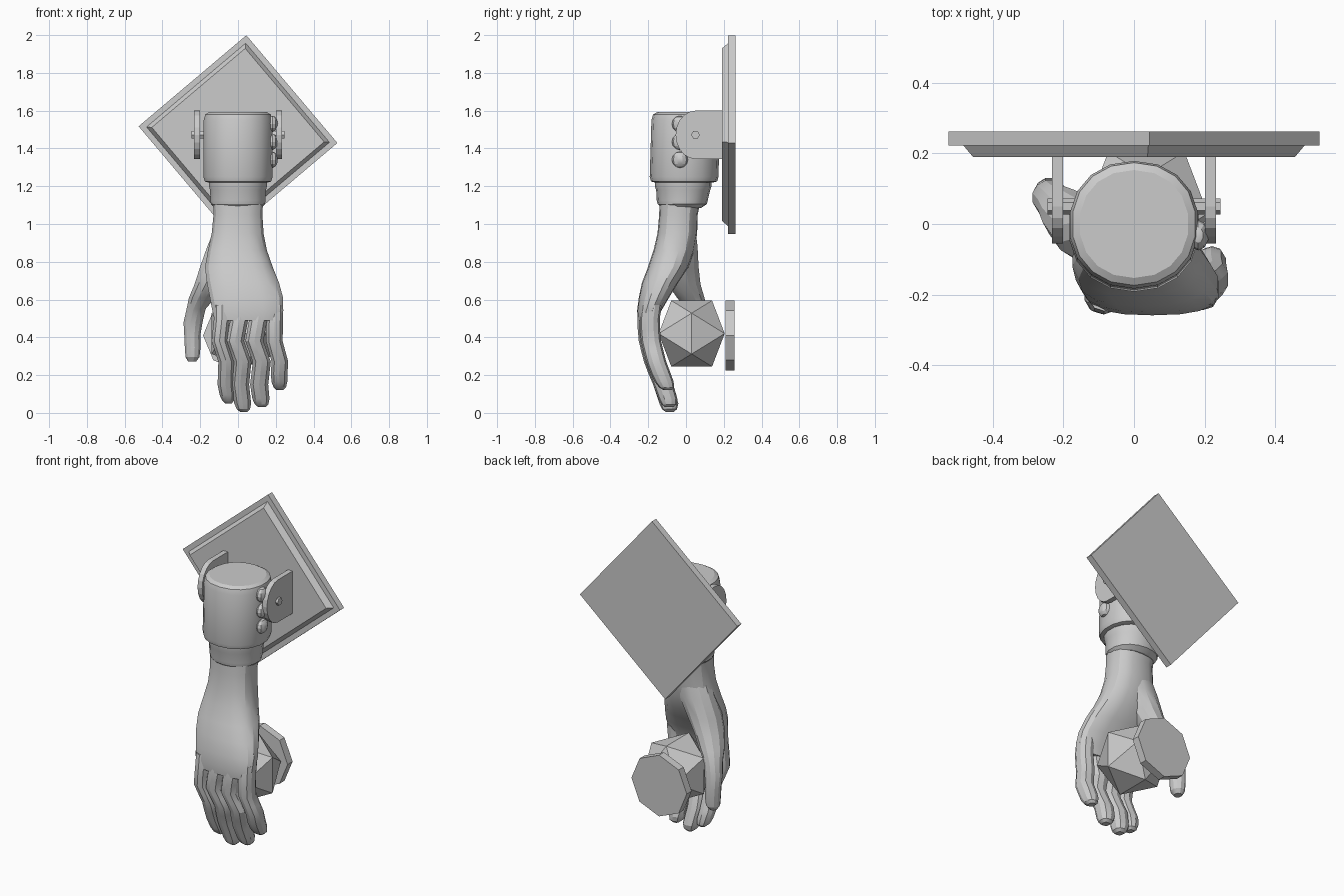
import bpy, bmesh, math
from mathutils import Vector


def finish(name, bm, smooth=False):
    bmesh.ops.recalc_face_normals(bm, faces=bm.faces)
    me = bpy.data.meshes.new(name)
    bm.to_mesh(me)
    bm.free()
    ob = bpy.data.objects.new(name, me)
    bpy.context.collection.objects.link(ob)
    if smooth:
        bpy.ops.object.select_all(action='DESELECT')
        ob.select_set(True)
        bpy.context.view_layer.objects.active = ob
        bpy.ops.object.shade_smooth_by_angle(angle=math.radians(25))
    return ob


def skin(name, rings, smooth=False):
    """Bridge equal rings of points and cap both ends."""
    bm = bmesh.new()
    vr = [[bm.verts.new(p) for p in r] for r in rings]
    n = len(vr[0])
    for a, b in zip(vr, vr[1:]):
        for i in range(n):
            bm.faces.new((a[i], a[(i + 1) % n], b[(i + 1) % n], b[i]))
    bm.faces.new(vr[0])
    bm.faces.new(vr[-1])
    return finish(name, bm, smooth)


def loft(name, sections, sides, p=2.0):
    """Horizontal superellipse sections: (cx, cy, z, rx, ry)."""
    def pt(s, i):
        a = 2 * math.pi * (i + 0.5) / sides
        c, d = math.cos(a), math.sin(a)
        return (s[0] + s[3] * math.copysign(abs(c) ** (2 / p), c),
                s[1] + s[4] * math.copysign(abs(d) ** (2 / p), d), s[2])
    return skin(name, [[pt(s, i) for i in range(sides)] for s in sections], True)


def polygon(cx, y, cz, r, n, start):
    return [(cx + r * math.cos(start + 2 * math.pi * i / n), y,
             cz + r * math.sin(start + 2 * math.pi * i / n)) for i in range(n)]


# Diamond back plate with chamfered front, and octagonal strike plate
turn = math.radians(-4.8)
skin("back_plate", [polygon(0, y, 1.473, r, 4, turn) for y, r in
                    ((0.262, 0.528), (0.223, 0.528), (0.223, 0.486), (0.19, 0.458))])
skin("strike_plate", [polygon(0, y, 0.41, 0.185, 8, 0) for y in (0.257, 0.21)])

# Icosahedron ball
s, phi = 0.108, (1 + 5 ** 0.5) / 2
bm = bmesh.new()
for u in (-1, 1):
    for v in (-phi, phi):
        for c in ((0, u, v), (u, v, 0), (v, 0, u)):
            bm.verts.new(Vector((0.035, 0.03, 0.42)) + Vector(c) * s)
bmesh.ops.convex_hull(bm, input=bm.verts)
finish("ball", bm)

# Round-nosed hinge brackets with hexagonal pins
nose = [(0.05 - 0.105 * math.sin(math.pi * i / 10),
         1.472 + 0.128 * math.cos(math.pi * i / 10)) for i in range(11)]
profile = [(0.195, 1.60)] + nose + [(0.195, 1.344)]
hexagon = [(0.05 + 0.023 * math.cos(math.pi * i / 3),
            1.472 + 0.023 * math.sin(math.pi * i / 3)) for i in range(6)]
for side, label in ((-1, "left"), (1, "right")):
    skin("bracket_" + label, [[(side * x, y, z) for y, z in profile] for x in (0.201, 0.232)])
    skin("pin_" + label, [[(side * x, y, z) for y, z in hexagon] for x in (0.15, 0.246)])

# Sleeve cuff, inner band and buttons
loft("cuff", [(0, -0.01, 1.22, 0.16, 0.155), (0, -0.01, 1.225, 0.178, 0.175),
              (0, -0.01, 1.25, 0.186, 0.182), (0, -0.002, 1.55, 0.184, 0.181),
              (0, 0, 1.58, 0.176, 0.174), (0, 0, 1.592, 0.155, 0.153)], 18, 2.15)
loft("wrist_band", [(0, -0.025, 1.085, 0.125, 0.105), (0, -0.02, 1.105, 0.145, 0.13),
                    (0, -0.02, 1.125, 0.148, 0.135), (0, -0.015, 1.18, 0.15, 0.143),
                    (0, -0.015, 1.20, 0.156, 0.15), (0, -0.015, 1.24, 0.156, 0.15)], 18, 2.1)
for i, z in enumerate((1.34, 1.435, 1.53)):
    bm = bmesh.new()
    bmesh.ops.create_uvsphere(bm, u_segments=10, v_segments=6, radius=0.043)
    for v in bm.verts:
        v.co = (v.co.x * 0.7 + 0.182, v.co.y - 0.032, v.co.z + z)
    finish("button_%d" % (i + 1), bm, True)

# Wrist flaring into the flat back of the hand
loft("palm", [(0, -0.03, 1.14, 0.135, 0.11), (0, -0.04, 1.05, 0.131, 0.102),
              (-0.002, -0.046, 0.95, 0.139, 0.105), (-0.003, -0.064, 0.86, 0.158, 0.108),
              (0.005, -0.095, 0.77, 0.182, 0.107), (0.026, -0.137, 0.69, 0.193, 0.096),
              (0.045, -0.17, 0.61, 0.196, 0.08), (0.052, -0.195, 0.54, 0.19, 0.064),
              (0.052, -0.2, 0.49, 0.178, 0.054)], 18, 2.5)

# Thumb with its fleshy base
loft("thumb", [(-0.02, -0.02, 0.99, 0.10, 0.07), (-0.055, -0.018, 0.88, 0.112, 0.082),
               (-0.105, -0.025, 0.77, 0.10, 0.095), (-0.15, -0.01, 0.68, 0.083, 0.09),
               (-0.19, 0.025, 0.61, 0.072, 0.075), (-0.222, 0.055, 0.55, 0.052, 0.058),
               (-0.238, 0.075, 0.48, 0.052, 0.05), (-0.242, 0.083, 0.41, 0.044, 0.046),
               (-0.24, 0.085, 0.345, 0.043, 0.047), (-0.241, 0.085, 0.295, 0.038, 0.042),
               (-0.243, 0.085, 0.272, 0.022, 0.025)], 12)

# Curled fingers: wavy outline, shared curl in y
curl = ((0.0, -0.085), (0.06, -0.092), (0.12, -0.108), (0.2, -0.143), (0.28, -0.173),
        (0.38, -0.197), (0.48, -0.206), (0.6, -0.19))


def lerp(table, z):
    for (a, u), (b, v) in zip(table, table[1:]):
        if z <= b:
            return u + (v - u) * max(0, z - a) / (b - a)
    return table[-1][1]


fingers = {  # tip height, width, sideways wave (z, x)
    "index": (0.05, 0.044, ((0.05, -0.05), (0.15, -0.066), (0.27, -0.062), (0.38, -0.098), (0.5, -0.085))),
    "middle": (0.005, 0.049, ((0.01, 0.03), (0.15, 0.012), (0.27, 0.024), (0.38, -0.015), (0.5, 0.008))),
    "ring": (0.03, 0.05, ((0.03, 0.127), (0.15, 0.112), (0.27, 0.126), (0.38, 0.087), (0.5, 0.108))),
    "little": (0.12, 0.046, ((0.12, 0.222), (0.2, 0.217), (0.27, 0.222), (0.38, 0.192), (0.5, 0.195))),
}
for name, (tip, w, wave) in fingers.items():
    shift = 0.012 if name == "little" else 0
    heights = [(tip, 0.4), (tip + 0.015, 0.75), (tip + 0.045, 0.95)]
    heights += [(z, 1.0) for z in (0.15, 0.21, 0.27, 0.325, 0.38, 0.44, 0.5, 0.57) if z > tip + 0.07]
    loft("finger_" + name, [(lerp(wave, z), lerp(curl, z) + shift, z, w * k, 0.053 * k)
                            for z, k in heights], 10, 2.3)
